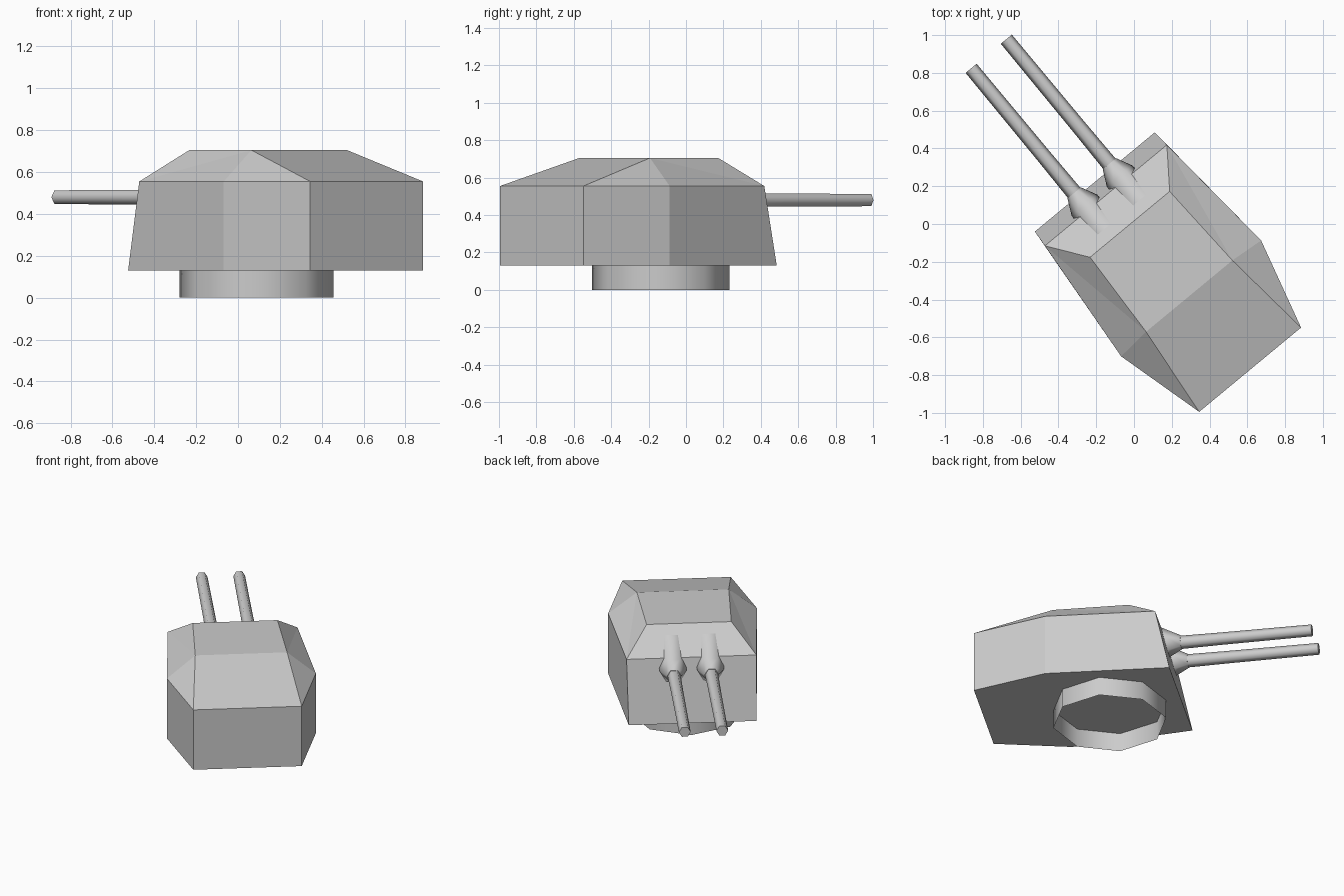
import bpy, bmesh, math
from mathutils import Matrix

if "Cube" in bpy.data.objects:
    bpy.data.objects.remove(bpy.data.objects["Cube"])

# Local frame: origin at the lower front edge, +y along the barrels, d = distance behind the front
FRAME = Matrix.Translation((-0.2075, 0.2225, 0)) @ Matrix.Rotation(math.radians(39.6), 4, 'Z')


def finish(name, bm, smooth_test=lambda f: False):
    bmesh.ops.recalc_face_normals(bm, faces=bm.faces)
    for f in bm.faces:
        f.smooth = smooth_test(f)
    bm.transform(FRAME)
    me = bpy.data.meshes.new(name)
    bm.to_mesh(me)
    bm.free()
    ob = bpy.data.objects.new(name, me)
    bpy.context.collection.objects.link(ob)
    return ob


def loft(name, x, sections, sides=6):
    """Skin polygon sections (d, centre z, x radius, z radius) along the barrel axis."""
    bm = bmesh.new()
    rings = []
    for d, z, rx, rz in sections:
        rings.append([bm.verts.new((x + rx * math.cos(a), -d, z + rz * math.sin(a)))
                      for a in (2 * math.pi * i / sides for i in range(sides))])
    for a, b in zip(rings, rings[1:]):
        for i in range(sides):
            j = (i + 1) % sides
            bm.faces.new((a[i], a[j], b[j], b[i]))
    bm.faces.new(rings[0])
    bm.faces.new(rings[-1])
    return finish(name, bm, lambda f: len(f.verts) == 4)


# Armoured house: (half width, d) of each row of mirrored corners
bm = bmesh.new()


def row(pts, z):
    return [[bm.verts.new((s * w, -d, z)) for w, d in pts] for s in (-1, 1)]


bottom = row([(0.412, 0), (0.481, 0.80), (0.35, 1.29)], 0.13)
shoulder = row([(0.419, 0.092), (0.481, 0.80), (0.35, 1.29)], 0.555)
roof = row([(0.2735, 0.291), (0.2965, 0.784)], 0.705)
for b, s, r in zip(bottom, shoulder, roof):
    for i in range(2):
        bm.faces.new((b[i], b[i + 1], s[i + 1], s[i]))   # side walls
    bm.faces.new((s[0], s[1], r[1]))                     # side roof slopes
    bm.faces.new((s[0], r[1], r[0]))
    bm.faces.new((s[1], s[2], r[1]))
(bl, br), (sl, sr), (rl, rr) = bottom, shoulder, roof
bm.faces.new((bl[0], br[0], sr[0], sl[0]))               # front wall
bm.faces.new((bl[2], br[2], sr[2], sl[2]))               # rear wall
bm.faces.new((sl[0], sr[0], rr[0], rl[0]))               # front slope
bm.faces.new((rl[0], rr[0], rr[1], rl[1]))               # roof
bm.faces.new((sl[2], sr[2], rr[1], rl[1]))               # rear slope
bm.faces.new(bl + br[::-1])                              # floor
finish("turret_house", bm)

# Open eight-sided base ring
bm = bmesh.new()
bmesh.ops.create_cone(bm, cap_ends=False, segments=8, radius1=0.369, radius2=0.369, depth=0.13,
                      matrix=Matrix.Translation((0, -0.465, 0.065)))
finish("base_ring", bm, lambda f: True)

# Twin barrels with their sleeves
for side, x in (("left", -0.121), ("right", 0.121)):
    loft(side + "_barrel", x, [(0.0, 0.48, 0.043, 0.043), (-0.28, 0.48, 0.040, 0.040),
                               (-0.881, 0.48, 0.038, 0.038)])
    loft(side + "_sleeve", x, [(-0.025, 0.48, 0.046, 0.046), (0.06, 0.48, 0.088, 0.088),
                               (0.26, 0.60, 0.088, 0.088)])
